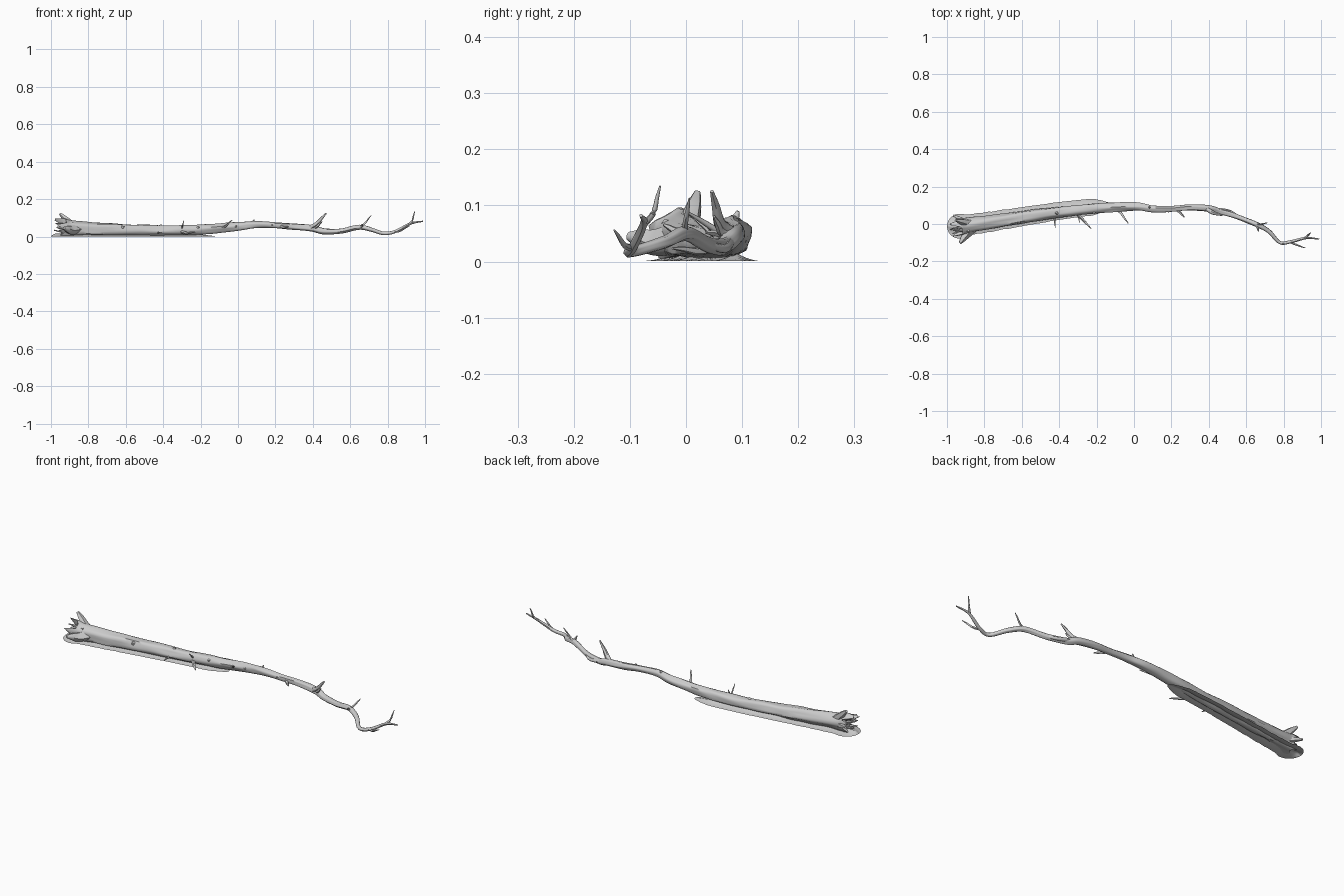
import bpy, bmesh, math, random
from mathutils import Vector, noise

if "Cube" in bpy.data.objects:
    bpy.data.objects.remove(bpy.data.objects["Cube"])
random.seed(4)


def spline(pts, n):
    """Catmull-Rom resample of (x, y, z, radius) points."""
    p = [Vector(q) for q in pts]
    p = [p[0] * 2 - p[1]] + p + [p[-1] * 2 - p[-2]]
    out = []
    for i in range(1, len(p) - 2):
        a, b, c, d = p[i - 1:i + 3]
        for k in range(n):
            t = k / n
            out.append(0.5 * (2 * b + (c - a) * t + (2 * a - 5 * b + 4 * c - d) * t * t
                              + (3 * b - a - 3 * c + d) * t ** 3))
    return out + [p[-2]]


def finish(name, bm):
    bmesh.ops.recalc_face_normals(bm, faces=bm.faces)
    me = bpy.data.meshes.new(name)
    bm.to_mesh(me)
    bm.free()
    ob = bpy.data.objects.new(name, me)
    bpy.context.collection.objects.link(ob)
    bpy.ops.object.select_all(action='DESELECT')
    ob.select_set(True)
    bpy.context.view_layer.objects.active = ob
    bpy.ops.object.shade_smooth_by_angle(angle=math.radians(50))


def limb(name, pts, sides=10, n=5, rough=.2, broken=False):
    """Tapered, knotty tube; a broken start gets a jagged hollow rim."""
    bm = bmesh.new()
    s = spline(pts, n)
    rings = []
    for i, q in enumerate(s):
        t = (s[min(i + 1, len(s) - 1)].xyz - s[max(i - 1, 0)].xyz).normalized()
        up = Vector((0, 0, 1)) if abs(t.z) < 0.9 else Vector((1, 0, 0))
        u = up.cross(t).normalized()
        v = t.cross(u)
        ring = []
        for k in range(sides):
            a = math.tau * k / sides
            d = u * math.cos(a) + v * math.sin(a)
            f = 1 + rough * noise.noise(Vector((q.x * 9, d.y * 1.8, d.z * 1.8)))
            f += rough * 0.4 * math.sin(5 * a + q.x * 6)
            co = q.xyz + d * max(q.w, 0.0012) * f
            if broken and i == 0:
                co -= t * random.choice((-0.01, 0.005, 0.02, 0.05))
            co.z = max(co.z, 0.001)
            ring.append(bm.verts.new(co))
        rings.append(ring)
    for r0, r1 in zip(rings, rings[1:]):
        for k in range(sides):
            j = (k + 1) % sides
            bm.faces.new((r0[k], r0[j], r1[j], r1[k]))
    bm.faces.new(rings[-1])
    if broken:
        c = bm.verts.new(s[0].xyz + (s[3].xyz - s[0].xyz) * 1.2)
        for k in range(sides):
            bm.faces.new((rings[0][(k + 1) % sides], rings[0][k], c))
    else:
        bm.faces.new(rings[0][::-1])
    finish(name, bm)


# Main trunk, thick at the broken root end, winding to a thin tip
trunk = [(-.93, -.015, .046, .046), (-.87, -.006, .042, .040), (-.6, .035, .034, .033),
         (-.4, .064, .032, .029), (-.2, .084, .037, .027), (0, .094, .054, .022),
         (.1, .081, .063, .018), (.2, .08, .06, .016), (.3, .089, .053, .016),
         (.4, .083, .043, .017), (.46, .067, .028, .015), (.55, .04, .03, .013),
         (.65, 0, .05, .013), (.72, -.038, .035, .011), (.78, -.099, .017, .009),
         (.84, -.094, .027, .008), (.92, -.075, .068, .006), (.99, -.08, .082, .003)]
limb("trunk", trunk, sides=20, n=10, rough=.16, broken=True)
path = spline(trunk, 10)


def on_trunk(x):
    return min(path, key=lambda q: abs(q.x - x))


# Side branches grow out of the trunk centre: start x, tip x y z, radius
branches = {
    "twig_left": (-.43, -.42, -.02, .022, .006),
    "twig_middle": (-.32, -.23, -.024, .024, .009),
    "twig_middle_fork": (-.3, -.29, .005, .085, .005),
    "twig_right": (-.11, -.03, .003, .088, .008),
    "stub_top": (.07, .085, .093, .09, .01),
    "stub_side": (.22, .27, .035, .052, .009),
    "main_fork": (.38, .472, .046, .125, .013),
    "short_fork": (.4, .45, .05, .08, .009),
    "low_branch": (.42, .6, .018, .038, .01),
    "upright_twig": (.65, .712, .006, .113, .006),
    "knot_twig": (.65, .665, -.04, .066, .009),
    "tip_fork": (.91, .945, -.046, .135, .006),
    "tip_twig": (.83, .915, -.128, .056, .006),
    "root_top": (-.84, -.952, .02, .122, .026),
    "root_side": (-.85, -.93, -.102, .045, .03),
    "root_back": (-.86, -.965, .046, .05, .02),
}
for name, (x, tx, ty, tz, r) in branches.items():
    a, b = on_trunk(x).xyz, Vector((tx, ty, tz))
    bend = Vector((random.uniform(-.1, .1), random.uniform(-.1, .1), -.08)) * (b - a).length
    limb(name, [(*a, r), (*(a.lerp(b, .4) + bend), r * .8),
                (*(a.lerp(b, .75) + bend * .4), r * .55), (*b, r * .25)])

# Splinters sticking out of the broken end
for i in range(11):
    a = math.tau * i / 11
    r = random.uniform(.018, .032)
    y, z = -.015 + r * math.cos(a), .045 + r * math.sin(a)
    tip = (-random.uniform(.945, .985), y + random.uniform(-.015, .015),
           max(.008, z + random.uniform(-.012, .014)), .002)
    limb("splinter_%d" % i, [(-.88, y, z, .008), (-.93, y, z, .006), tip], sides=6, n=3)

# Small bark knots scattered along the front and top of the trunk
for i in range(5):
    q = on_trunk(-.62 + i * .2)
    a = random.uniform(.1, 1.5)
    d = Vector((.3, -math.cos(a), math.sin(a)))
    limb("knot_%d" % i, [(*(q.xyz + d * q.w * s), q.w * r)
                         for s, r in ((.6, .4), (.9, .3), (1.12, .12))], sides=8, n=3)

# Thin earth skirt: low mounded sheet, round at the root, following the trunk
bm = bmesh.new()
rows = []
steps = 60
for i in range(steps + 1):
    x = -.56 - .439 * math.cos(math.pi * i / steps)
    disc = math.sqrt(max(0, .066 ** 2 - (x + .933) ** 2))
    body = (.051 - .017 * (x + .6)) * math.sqrt(max(0, min(1, (-.12 - x) / .1)))
    w = max(disc, body if x > -.933 else 0, .002)
    y = on_trunk(max(x, -.93)).y + .003 + .012 * max(0, x + .6)
    row = []
    for k in range(13):
        t = -1 + k / 6
        m = (1 - abs(t)) * min(1, w / .045)
        h = .014 * max(0, m) ** 1.7 * (1 + .3 * noise.noise(Vector((x * 14, t * 2, 0))))
        row.append(bm.verts.new((x, y + t * w, .001 + h)))
    rows.append(row)
for r0, r1 in zip(rows, rows[1:]):
    for k in range(12):
        bm.faces.new((r0[k], r1[k], r1[k + 1], r0[k + 1]))
finish("earth_skirt", bm)
